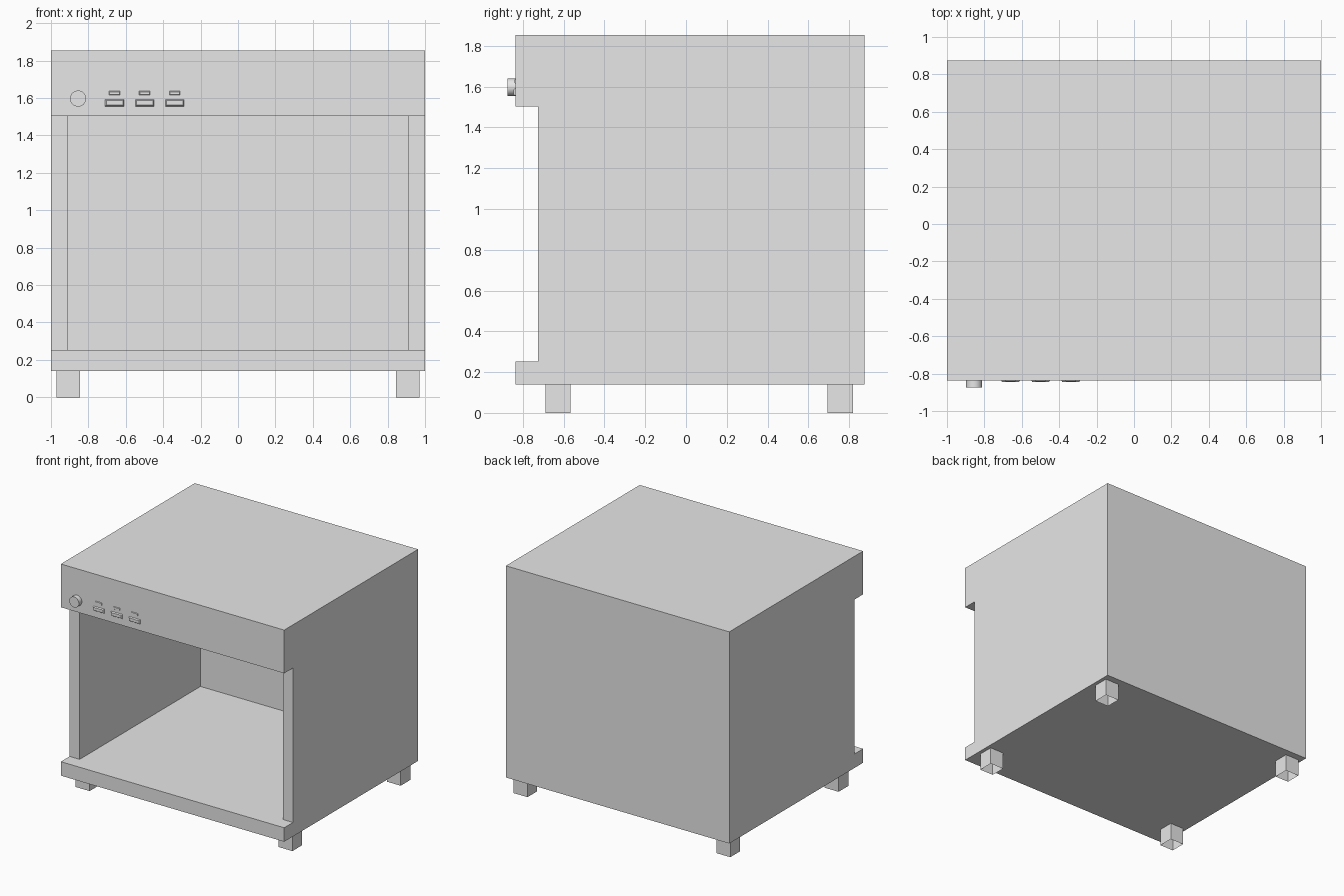
import bpy, bmesh, math
from mathutils import Vector

cube = bpy.data.objects.get("Cube")
if cube:
    bpy.data.objects.remove(cube, do_unlink=True)

# Single plain grey
grey = bpy.data.materials.new("light_grey")
grey.use_nodes = True
grey.diffuse_color = (0.8, 0.8, 0.8, 1)
grey.node_tree.nodes["Principled BSDF"].inputs["Base Color"].default_value = (0.8, 0.8, 0.8, 1)


def finish(name, bm):
    bmesh.ops.recalc_face_normals(bm, faces=bm.faces)
    mesh = bpy.data.meshes.new(name)
    bm.to_mesh(mesh)
    bm.free()
    mesh.materials.append(grey)
    obj = bpy.data.objects.new(name, mesh)
    bpy.context.collection.objects.link(obj)


def box_mesh(lo, hi):
    lo, hi = Vector(lo), Vector(hi)
    bm = bmesh.new()
    bmesh.ops.create_cube(bm, size=1)
    for v in bm.verts:
        v.co = (lo + hi) / 2 + v.co * (hi - lo)
    return bm


FRONT, BACK, RECESS = -0.837, 0.875, -0.725
BASE, FLOOR, CEILING, TOP = 0.14, 0.253, 1.503, 1.853
INNER_X, INNER_BACK = 0.91, 0.82


# Cabinet: side profile with a recessed middle, extruded across the width
bm = bmesh.new()
profile = [(FRONT, BASE), (BACK, BASE), (BACK, TOP), (FRONT, TOP),
           (FRONT, CEILING), (RECESS, CEILING), (RECESS, FLOOR), (FRONT, FLOOR)]
side = bm.faces.new([bm.verts.new((-1, y, z)) for y, z in profile])
grown = bmesh.ops.extrude_face_region(bm, geom=[side])["geom"]
bmesh.ops.translate(bm, vec=(2, 0, 0),
                    verts=[v for v in grown if isinstance(v, bmesh.types.BMVert)])
bm.normal_update()

# Open chamber pushed into the recessed front
face = next(f for f in bm.faces
            if abs(f.normal.y) > 0.9 and abs(f.calc_center_median().y - RECESS) < 0.01)
outer = list(face.verts)
bm.faces.remove(face)


def ring(y):
    return [bm.verts.new((math.copysign(INNER_X, v.co.x), y, v.co.z)) for v in outer]


def by_x(verts):
    return sorted(verts, key=lambda v: v.co.x)


rim, rear = ring(RECESS), ring(INNER_BACK)
for i in range(4):
    j = (i + 1) % 4
    bm.faces.new((rim[i], rim[j], rear[j], rear[i]))
    if outer[i].co.x * outer[j].co.x > 0:
        # Front edge of a side wall
        bm.faces.new((outer[i], outer[j], rim[j], rim[i]))
    else:
        # Ledge or header underside, joined to the chamber along the rim
        edge = bm.edges.get((outer[i], outer[j]))
        ledge = edge.link_faces[0]
        a, b = by_x((outer[i], outer[j]))
        c, d = by_x((rim[i], rim[j]))
        e, f = by_x(v for v in ledge.verts if v not in (a, b))
        bm.faces.remove(ledge)
        bm.edges.remove(edge)
        bm.faces.new((a, c, d, b, f, e))
bm.faces.new(rear)
finish("cabinet", bm)

# Hollow square feet
for xname, x in (("right", -0.908), ("left", 0.908)):
    for yname, y in (("front", -0.628), ("back", 0.757)):
        bm = box_mesh((x - 0.062, y - 0.062, 0), (x + 0.062, y + 0.062, BASE))
        bm.normal_update()
        caps = [f for f in bm.faces if abs(f.normal.z) > 0.9]
        bmesh.ops.delete(bm, geom=caps, context='FACES')
        finish(f"{yname}_{xname}_foot", bm)

# Control knob
bpy.ops.mesh.primitive_cylinder_add(vertices=32, radius=0.043, depth=0.04,
                                    location=(-0.855, -0.855, 1.597),
                                    rotation=(math.pi / 2, 0, 0))
knob = bpy.context.object
knob.name = "control_knob"
knob.data.materials.append(grey)
bpy.ops.object.shade_smooth_by_angle()


# Tapered buttons with small indicators above them
def tapered_plate(name, x, z, width, height, depth, taper):
    bm = box_mesh((x - width / 2, FRONT - depth, z - height / 2),
                  (x + width / 2, FRONT, z + height / 2))
    for v in bm.verts:
        if v.co.y < FRONT - depth / 2:
            v.co.x -= math.copysign(taper, v.co.x - x)
            v.co.z -= math.copysign(taper, v.co.z - z)
    finish(name, bm)


for i in range(3):
    x = -0.66 + 0.161 * i
    tapered_plate(f"button_{i + 1}", x, 1.574, 0.1, 0.036, 0.009, 0.006)
    tapered_plate(f"indicator_{i + 1}", x, 1.626, 0.058, 0.021, 0.005, 0.003)
